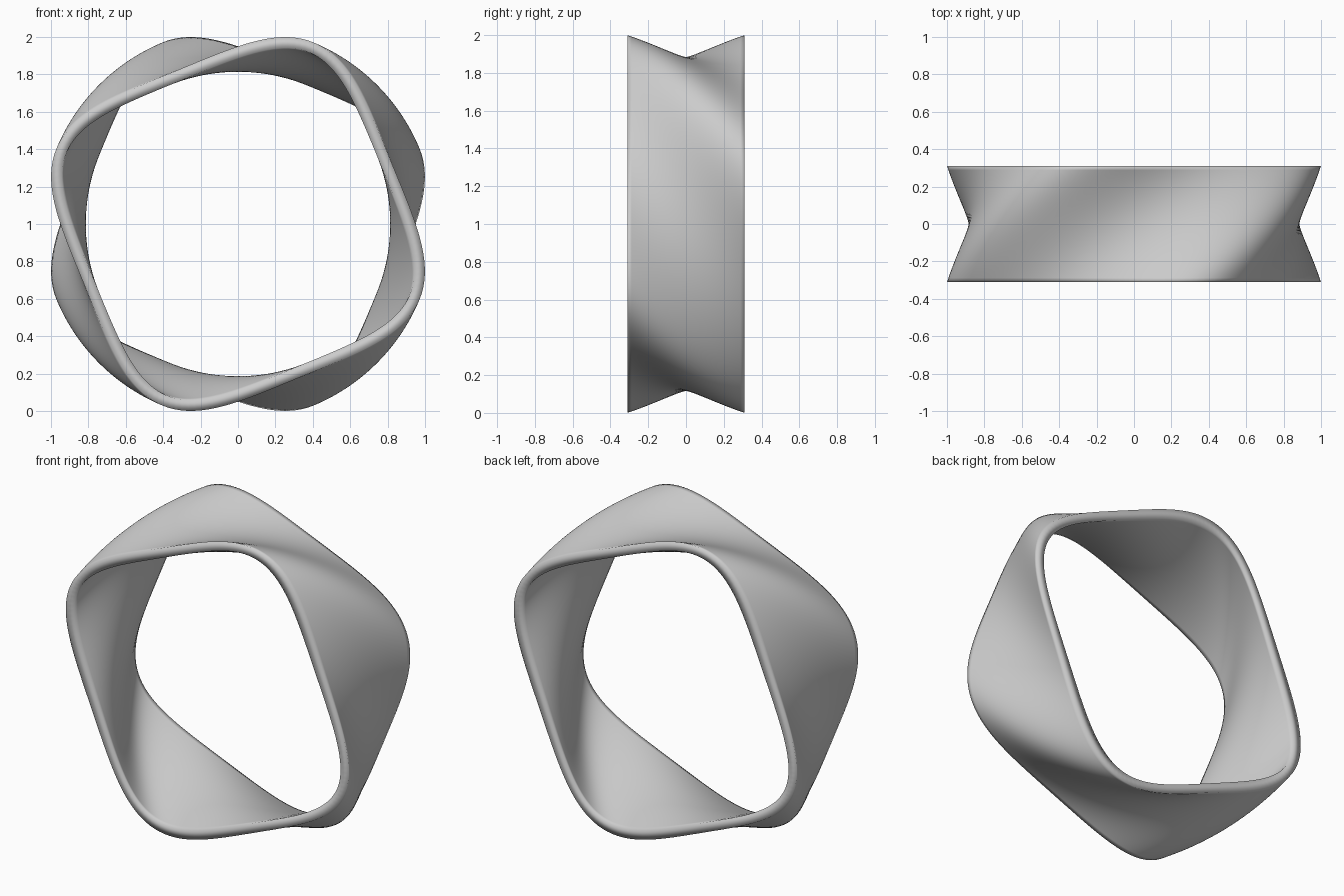
import bpy, bmesh, math

if "Cube" in bpy.data.objects:
    bpy.data.objects.remove(bpy.data.objects["Cube"])

HALF_WIDTH = 0.31      # band runs from y = -0.31 to 0.31
SIZE = 0.884           # half width of the rounded square section
TWIST = math.radians(45)
AROUND, ACROSS = 192, 28


def section_point(phi, inset):
    """Point on a rounded square (superellipse), moved inwards by inset."""
    c, s = math.cos(phi), math.sin(phi)
    r = SIZE / (c ** 4 + s ** 4) ** 0.25
    x, z = r * c, r * s
    nx, nz = x ** 3, z ** 3
    n = math.hypot(nx, nz)
    return x - inset * nx / n, z - inset * nz / n


# Closed strip profile: outer skin front to back, inner skin back to front
steps = [2 * j / ACROSS - 1 for j in range(ACROSS + 1)]
profile = [(t, 0.0) for t in steps]
profile += [(t, 0.070 - 0.012 * t * t) for t in reversed(steps)]

# Sweep the strip round the ring, turning the square section along y
bm = bmesh.new()
rings = []
for i in range(AROUND):
    phi = 2 * math.pi * i / AROUND
    ring = []
    for t, inset in profile:
        x, z = section_point(phi, inset)
        a = -t * TWIST / 2
        ring.append(bm.verts.new((x * math.cos(a) - z * math.sin(a),
                                  t * HALF_WIDTH,
                                  1 + x * math.sin(a) + z * math.cos(a))))
    rings.append(ring)

count = len(profile)
for i in range(AROUND):
    r0, r1 = rings[i], rings[(i + 1) % AROUND]
    for j in range(count):
        k = (j + 1) % count
        bm.faces.new((r0[j], r0[k], r1[k], r1[j]))
bmesh.ops.recalc_face_normals(bm, faces=bm.faces)
for f in bm.faces:
    f.smooth = True

mesh = bpy.data.meshes.new("twisted_band")
bm.to_mesh(mesh)
bm.free()
band = bpy.data.objects.new("twisted_band", mesh)
bpy.context.collection.objects.link(band)
